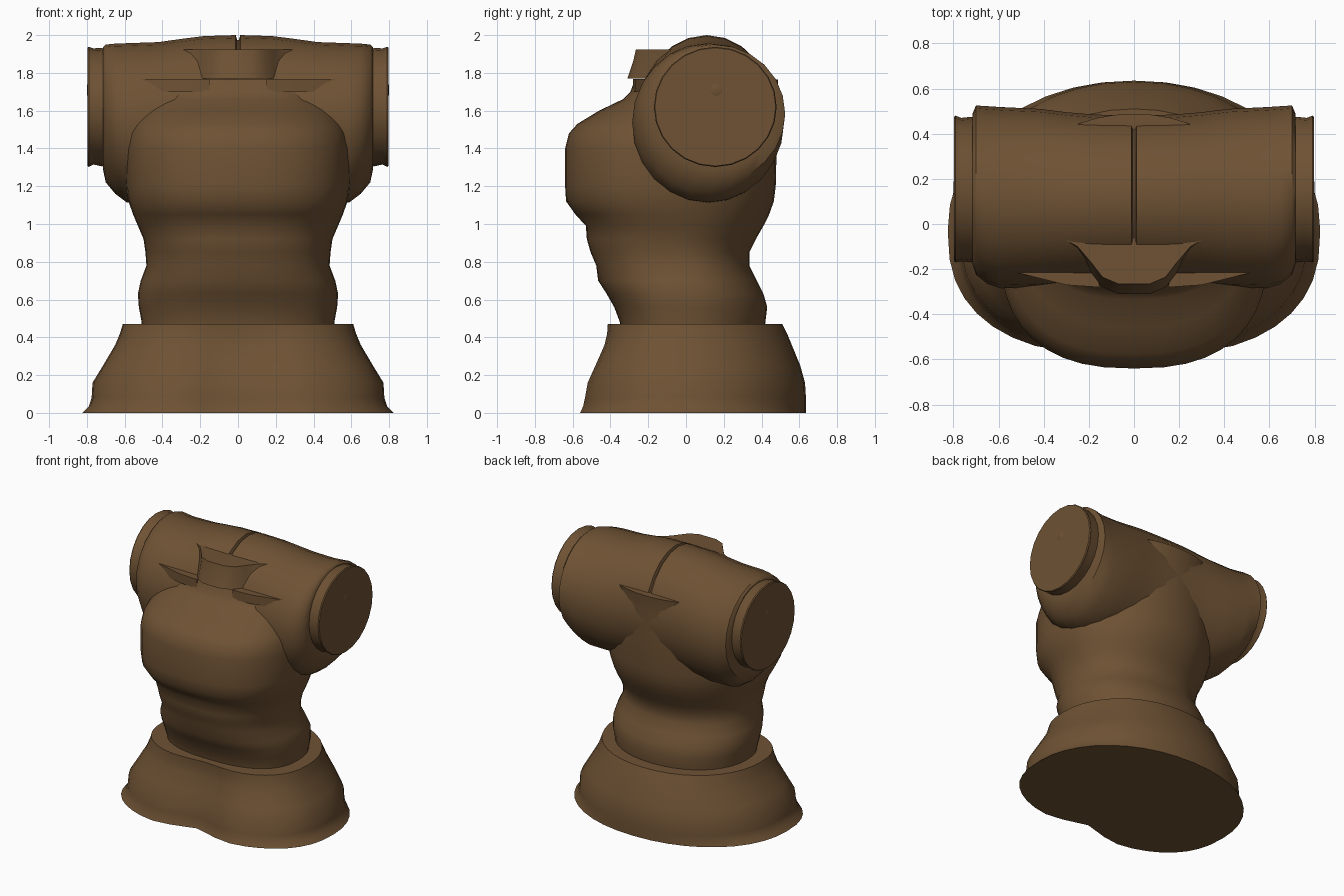
import bpy, bmesh, math
from mathutils import Vector

bronze = bpy.data.materials.new("dark_bronze")
bronze.diffuse_color = (0.156, 0.084, 0.034, 1)


def spow(v, p):
    return math.copysign(abs(v) ** p, v)


def loft(name, rings, angle=40):
    """Skin a list of closed point rings and cap both ends."""
    bm = bmesh.new()
    vs = [[bm.verts.new(p) for p in ring] for ring in rings]
    n = len(rings[0])
    for a, b in zip(vs, vs[1:]):
        for i in range(n):
            j = (i + 1) % n
            bm.faces.new((a[i], a[j], b[j], b[i]))
    bm.faces.new(vs[0][::-1])
    bm.faces.new(vs[-1])
    bmesh.ops.recalc_face_normals(bm, faces=bm.faces)
    me = bpy.data.meshes.new(name)
    bm.to_mesh(me)
    bm.free()
    me.materials.append(bronze)
    ob = bpy.data.objects.new(name, me)
    bpy.context.collection.objects.link(ob)
    bpy.ops.object.select_all(action='DESELECT')
    ob.select_set(True)
    bpy.context.view_layer.objects.active = ob
    bpy.ops.object.shade_smooth_by_angle(angle=math.radians(angle))
    return ob


def body_ring(z, hw, front, back, mid, power=2.4, dent=0.0, n=40):
    """Horizontal section: half width, front and back y, y of widest point."""
    ring = []
    for i in range(n):
        a = 2 * math.pi * i / n
        p = 2 / (power if math.sin(a) < 0 else 2.1)
        x = hw * spow(math.cos(a), p)
        s = spow(math.sin(a), p)
        y = mid + s * ((mid - front) if s < 0 else (back - mid))
        if s < 0:
            y += dent * math.exp(-(x / 0.2) ** 2)
        ring.append(Vector((x, y, z)))
    return ring


def arm_ring(x, y0, y1, z0, z1, n=24):
    """Section across the x axis, given by its y and z limits."""
    return [Vector((x, (y0 + y1) / 2 + (y1 - y0) / 2 * math.cos(2 * math.pi * i / n),
                    (z0 + z1) / 2 + (z1 - z0) / 2 * math.sin(2 * math.pi * i / n)))
            for i in range(n)]


# Flared plinth with a shallow hollow in its front
loft("plinth", [body_ring(z, w, f, b, -0.03, 2.5, d) for z, w, f, b, d in (
    (0.00, 0.825, -0.59, 0.635, 0.10), (0.035, 0.79, -0.575, 0.635, 0.10),
    (0.08, 0.775, -0.565, 0.635, 0.09), (0.16, 0.77, -0.55, 0.63, 0.09),
    (0.25, 0.715, -0.51, 0.605, 0.08), (0.36, 0.65, -0.46, 0.56, 0.06),
    (0.42, 0.625, -0.445, 0.535, 0.05), (0.47, 0.61, -0.44, 0.51, 0.04))])

# Torso: hips, waist folds, chest, and shoulders cut flat at the collar
loft("torso", [body_ring(z, w, f, b, m, 2.5) for z, w, f, b, m in (
    (0.40, 0.51, -0.34, 0.415, 0.0), (0.48, 0.51, -0.35, 0.42, 0.0),
    (0.56, 0.525, -0.38, 0.43, 0.0), (0.63, 0.53, -0.42, 0.41, 0.0),
    (0.70, 0.515, -0.465, 0.375, -0.02), (0.78, 0.485, -0.475, 0.335, -0.04),
    (0.85, 0.49, -0.505, 0.335, -0.06), (0.92, 0.50, -0.525, 0.37, -0.06),
    (0.99, 0.53, -0.53, 0.41, -0.06), (1.05, 0.555, -0.585, 0.44, -0.08),
    (1.12, 0.58, -0.635, 0.465, -0.1), (1.20, 0.592, -0.64, 0.475, -0.1),
    (1.40, 0.592, -0.64, 0.48, -0.1), (1.48, 0.58, -0.62, 0.48, -0.08),
    (1.53, 0.56, -0.575, 0.48, -0.05), (1.60, 0.525, -0.46, 0.48, 0.05),
    (1.66, 0.49, -0.335, 0.48, 0.1), (1.70, 0.475, -0.295, 0.482, 0.1),
    (1.765, 0.50, -0.27, 0.488, 0.1))])

# Shoulder roll running side to side, with a fine centre seam
half = ((0.005, -0.26, 0.47, 1.12, 1.975), (0.012, -0.26, 0.48, 1.11, 2.0),
        (0.18, -0.265, 0.485, 1.11, 1.995), (0.30, -0.27, 0.495, 1.11, 1.98),
        (0.42, -0.28, 0.51, 1.11, 1.963), (0.59, -0.285, 0.518, 1.115, 1.957),
        (0.65, -0.265, 0.522, 1.16, 1.955), (0.70, -0.225, 0.525, 1.22, 1.95),
        (0.715, -0.18, 0.49, 1.29, 1.935))
loft("shoulder_roll", [arm_ring(-x, *r) for x, *r in reversed(half)]
     + [arm_ring(x, *r) for x, *r in half])

# Round end discs with a small centre boss
for side, label in ((-1, "left"), (1, "right")):
    loft(label + "_arm_disc", [arm_ring(side * x, *r) for x, *r in (
        (0.69, -0.165, 0.46, 1.32, 1.92), (0.72, -0.17, 0.475, 1.305, 1.932),
        (0.765, -0.165, 0.47, 1.315, 1.93), (0.79, -0.17, 0.48, 1.302, 1.938),
        (0.797, -0.165, 0.475, 1.307, 1.933))])
    loft(label + "_boss", [arm_ring(side * x, *r, n=12) for x, *r in (
        (0.79, 0.11, 0.21, 1.66, 1.76), (0.80, 0.135, 0.185, 1.685, 1.735))])

# Neck stump leaning out of the front of the roll
neck_outline = ((-0.34, -0.03), (-0.27, -0.04), (-0.12, -0.035), (0.12, -0.035),
                (0.27, -0.04), (0.34, -0.03), (0.33, -0.055), (0.25, -0.10),
                (0.19, -0.17), (0.14, -0.235), (0.07, -0.265), (-0.07, -0.265),
                (-0.14, -0.235), (-0.19, -0.17), (-0.25, -0.10), (-0.33, -0.055))
loft("neck_stump", [[Vector((x, y if y > -0.05 else y + dy, z)) for x, y in neck_outline]
                    for z, dy in ((1.77, -0.045), (1.80, -0.035), (1.86, -0.015),
                                  (1.925, 0.0))])

# Torn collar flaps where the chest meets the roll
for side, label in ((-1, "left"), (1, "right")):
    pts = ((0.15, -0.28), (0.30, -0.27), (0.52, -0.215), (0.46, -0.18),
           (0.32, -0.16), (0.18, -0.18))
    loft(label + "_collar", [[Vector((side * x, y, z)) for x, y in pts]
                             for z in (1.70, 1.768)])
